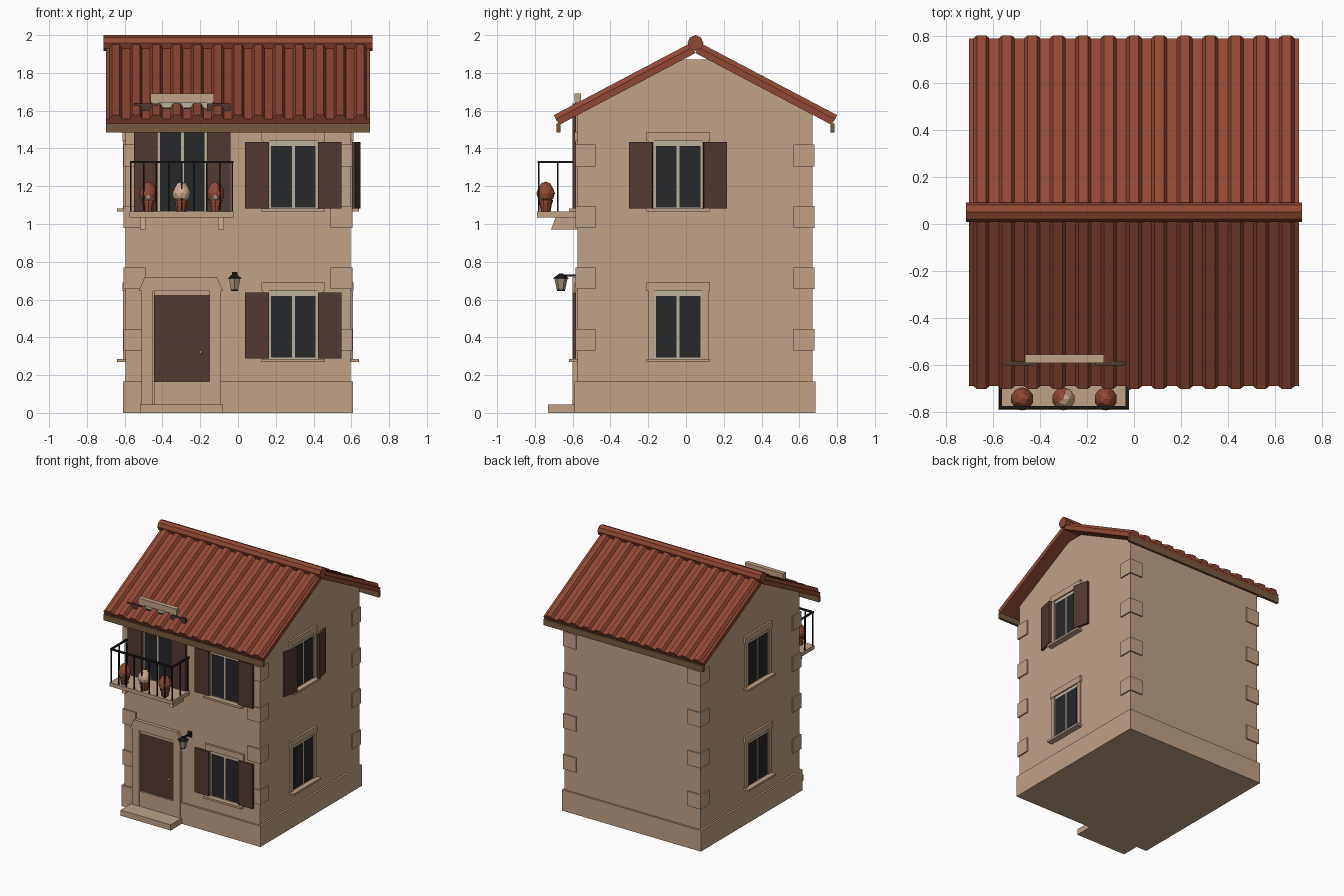
import bpy, bmesh, math
from mathutils import Matrix, Vector

cube = bpy.data.objects.get("Cube")
if cube:
    bpy.data.objects.remove(cube, do_unlink=True)


def material(name, r, g, b):
    m = bpy.data.materials.new(name)
    m.use_nodes = True
    m.diffuse_color = (r, g, b, 1)
    bsdf = next(n for n in m.node_tree.nodes if n.type == 'BSDF_PRINCIPLED')
    bsdf.inputs["Base Color"].default_value = (r, g, b, 1)
    bsdf.inputs["Roughness"].default_value = 0.8
    return m


STONE = material("sandstone", .53, .36, .24)
TILE = material("terracotta", .28, .066, .033)
WOOD = material("dark_wood", .083, .042, .032)
BOARD = material("eave_wood", .19, .1, .046)
GLASS = material("window_glass", .02, .021, .023)
FRAME = material("pale_frame", .5, .44, .33)
IRON = material("black_iron", .011, .011, .013)
LAMP = material("lamp_glass", .36, .3, .21)
CREAM = material("cream_petals", .62, .42, .28)
I = Matrix.Identity(4)


def finish(name, bm, mats, M=I):
    bmesh.ops.recalc_face_normals(bm, faces=bm.faces[:])
    me = bpy.data.meshes.new(name)
    bm.to_mesh(me)
    bm.free()
    for m in mats:
        me.materials.append(m)
    ob = bpy.data.objects.new(name, me)
    ob.matrix_world = M
    bpy.context.collection.objects.link(ob)
    return ob


def add_prism(bm, pts, a, b, axis='x'):
    """Extrude a flat outline from a to b; outline is the two other axes."""
    def place(p, t):
        return (t, *p) if axis == 'x' else (p[0], t, p[1])
    lo = [bm.verts.new(place(p, a)) for p in pts]
    hi = [bm.verts.new(place(p, b)) for p in pts]
    bm.faces.new(lo)
    bm.faces.new(hi)
    n = len(pts)
    for i in range(n):
        j = (i + 1) % n
        bm.faces.new((lo[i], lo[j], hi[j], hi[i]))


def prism(name, pts, a, b, mat, axis='x', M=I):
    bm = bmesh.new()
    add_prism(bm, pts, a, b, axis)
    return finish(name, bm, [mat], M)


def box(name, x0, x1, y0, y1, z0, z1, mat, M=I):
    return prism(name, [(y0, z0), (y1, z0), (y1, z1), (y0, z1)], x0, x1, mat, M=M)


def cone(name, r0, r1, z0, z1, sides, mat, at):
    bm = bmesh.new()
    bmesh.ops.create_cone(bm, cap_ends=True, segments=sides, radius1=r0, radius2=r1, depth=z1 - z0)
    return finish(name, bm, [mat], Matrix.Translation((at[0], at[1], (z0 + z1) / 2)))


# Walls and plinth
W, FRONT, BACK, RIDGE = .595, -.575, .67, .05
prism("walls", [(FRONT, .1), (BACK, .1), (BACK, 1.6), (RIDGE + .065, 1.87),
                (RIDGE - .065, 1.87), (FRONT, 1.6)], -W, W, STONE)
box("plinth", -.61, .61, -.59, .685, 0, .165, STONE)

# Corner stones
for z in (.33, .655, .98, 1.305):
    for s in (-1, 1):
        xs = sorted((s * .49, s * .605))
        box("corner_stone_front", *xs, -.585, -.48, z, z + .115, STONE)
        box("corner_stone_back", *xs, .57, .68, z, z + .115, STONE)

# Roof slopes, each with rounded tile rows and an eave board
slope = math.radians(27.8)
LENGTH, THICK = .815, .035
for side, turn in (("front", 0), ("back", math.pi)):
    M = Matrix.Translation((0, RIDGE, 1.905)) @ Matrix.Rotation(turn, 4, 'Z')
    R = M @ Matrix.Rotation(slope, 4, 'X')
    box("roof_slab_" + side, -.7, .7, -LENGTH, 0, 0, THICK, TILE, R)
    bm = bmesh.new()
    for i in range(-6, 7):
        outline = [(-.033, -.01), (-.033, .004), (-.02, .024), (.02, .024), (.033, .004), (.033, -.01)]
        add_prism(bm, [(x + i * .108, z + THICK) for x, z in outline], -LENGTH - .002, 0, 'y')
    finish("roof_tiles_" + side, bm, [TILE], R)
    box("eave_board_" + side, -.7, .7, -.735, -.715, -.42, -.372, BOARD, M)
prism("ridge_tile", [(RIDGE + .042 * math.sin(k * math.pi / 4), 1.958 + .042 * math.cos(k * math.pi / 4))
                     for k in range(8)], -.713, .713, TILE)


def window(place, M, z0, height, shutters=True, tilt=0, sill=True):
    """Window in wall space: outward is -y, centred on x = 0."""
    M = M @ Matrix.Translation((0, 0, z0))
    h = height
    box(place + "_window_frame", -.128, .128, -.006, .02, 0, h, FRAME, M)
    for s in (-1, 1):
        box(place + "_pane", *sorted((s * .008, s * .118)), -.009, 0, .006, h - .025, GLASS, M)
        box(place + "_jamb", *sorted((s * .128, s * .16)), -.013, .02, 0, h, STONE, M)
        if shutters:
            # Hinge line is the outer edge of each shutter
            H = M @ Matrix.Translation((s * .255, -.008, 0)) @ Matrix.Rotation(s * tilt, 4, 'Z')
            box(place + "_shutter", *sorted((0, -s * .125)), -.018, 0, .002, h - .006, WOOD, H)
    box(place + "_lintel", -.168, .168, -.016, .02, h, h + .047, STONE, M)
    if sill:
        box(place + "_sill", -.168, .168, -.045, .02, -.016, 0, STONE, M)


front = Matrix.Translation((.293, FRONT, 0))
right = Matrix.Translation((W, -.042, 0)) @ Matrix.Rotation(math.pi / 2, 4, 'Z')
left = Matrix.Translation((-W, -.042, 0)) @ Matrix.Rotation(-math.pi / 2, 4, 'Z')
LOW, HIGH = .286, 1.081
for z in (LOW, HIGH):
    window("front", front, z, .358)
    window("left_side", right, z, .358, shutters=z == HIGH, tilt=.22)
    window("right_side", left, z, .358, shutters=False)
window("balcony", Matrix.Translation((-.295, FRONT, 0)), 1.063, .58, sill=False)

# Front door
box("door_step", -.52, -.08, -.73, -.57, 0, .045, STONE)
box("door_threshold", -.445, -.15, -.598, -.57, .045, .165, STONE)
box("door_panel", -.445, -.15, -.585, -.57, .165, .625, WOOD)
box("door_head", -.445, -.15, -.592, -.57, .625, .648, STONE)
for x in (-.51, -.15):
    box("door_jamb", x, x + .06, -.6, -.57, .045, .648, STONE)
prism("door_lintel", [(-.525, .645), (-.08, .645), (-.112, .72), (-.495, .72)],
      -.602, -.57, STONE, 'y')
bm = bmesh.new()
bmesh.ops.create_uvsphere(bm, u_segments=8, v_segments=6, radius=.01)
finish("door_knob", bm, [FRAME], Matrix.Translation((-.197, -.592, .32)))

# Wall lantern
box("lantern_arm", -.024, -.012, -.665, -.57, .722, .732, IRON)
box("lantern_wall_plate", -.033, -.003, -.583, -.57, .7, .745, IRON)
spot = (-.018, -.662)
cone("lantern_glass", .022, .035, .652, .712, 6, LAMP, spot)
cone("lantern_base", .02, .022, .645, .652, 6, IRON, spot)
cone("lantern_cap", .043, .008, .712, .738, 6, IRON, spot)

# Balcony slab and brackets
box("balcony_slab", -.575, -.022, -.79, -.57, 1.035, 1.065, STONE)
for x in (-.52, -.105):
    prism("balcony_bracket", [(-.57, .97), (-.715, .97), (-.69, 1.035), (-.57, 1.035)],
          x, x + .03, STONE)

# Balcony railing
X0, X1, Y0 = -.567, -.03, -.78
T = .004


def post(x, y):
    box("railing_bar", x - T, x + T, y - T, y + T, 1.06, 1.325, IRON)


for i in range(9):
    post(X0 + (X1 - X0) * i / 8, Y0)
for x in (X0, X1):
    post(x, -.68)
    post(x, -.585)
    box("railing_side_rail", x - .006, x + .006, Y0, -.57, 1.322, 1.334, IRON)
box("railing_front_rail", X0 - .006, X1 + .006, Y0 - .007, Y0 + .007, 1.322, 1.334, IRON)

# Flower pots with rounded two-tone plants
for x, aim, limit in ((-.475, (0, -.6, -.8), .75), (-.30, (.6, -.75, -.1), -.35), (-.12, (0, -.6, -.8), .75)):
    spot = (x, -.743)
    cone("flower_pot", .026, .035, 1.065, 1.12, 10, TILE, spot)
    cone("flower_pot_rim", .039, .039, 1.113, 1.126, 10, TILE, spot)
    bm = bmesh.new()
    bmesh.ops.create_icosphere(bm, subdivisions=2, radius=.049)
    for v in bm.verts:
        v.co.z *= 1.3 if v.co.z > .04 else 1
    bm.normal_update()
    for f in bm.faces:
        f.material_index = int(f.normal.dot(Vector(aim).normalized()) > limit)
    finish("flower_plant", bm, [TILE, CREAM], Matrix.Translation((*spot, 1.161)))
